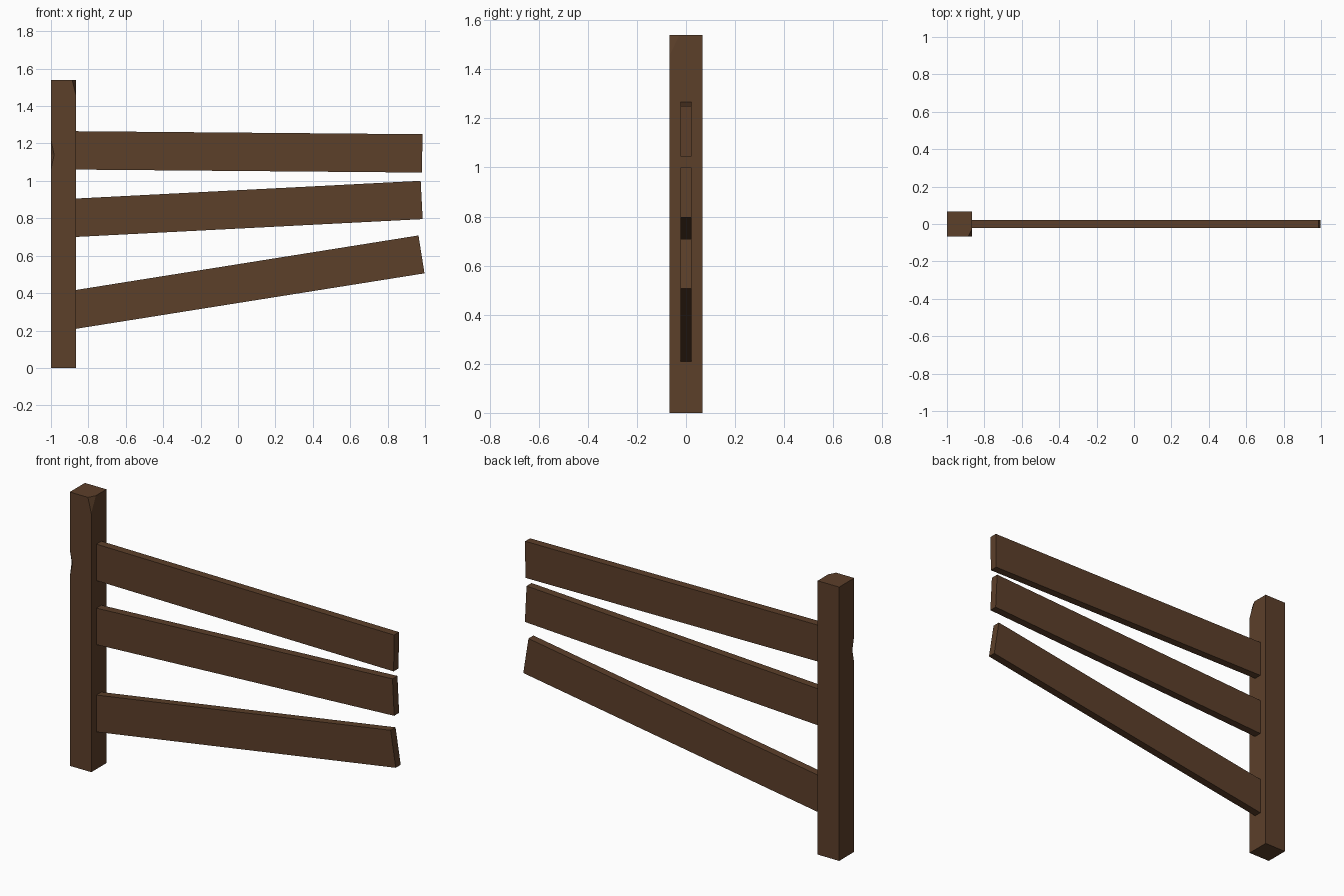
import bpy, bmesh, math
from mathutils import Vector, Matrix

if "Cube" in bpy.data.objects:
    bpy.data.objects.remove(bpy.data.objects["Cube"])

wood = bpy.data.materials.new("brown_wood")
wood.diffuse_color = (0.107, 0.05, 0.023, 1)
wood.use_nodes = True
wood.node_tree.nodes["Principled BSDF"].inputs["Base Color"].default_value = wood.diffuse_color


def add_object(name, bm):
    bmesh.ops.recalc_face_normals(bm, faces=bm.faces)
    mesh = bpy.data.meshes.new(name)
    bm.to_mesh(mesh)
    bm.free()
    mesh.materials.append(wood)
    obj = bpy.data.objects.new(name, mesh)
    bpy.context.collection.objects.link(obj)
    return obj


def box(size):
    bm = bmesh.new()
    bmesh.ops.create_cube(bm, size=1)
    bmesh.ops.scale(bm, vec=size, verts=bm.verts)
    return bm


# Post, with its front right top corner chipped off
HALF, HEIGHT = 0.067, 1.54
POST_X = -1 + HALF
bm = box((2 * HALF, 2 * HALF, HEIGHT))
bmesh.ops.translate(bm, vec=(POST_X, 0, HEIGHT / 2), verts=bm.verts)
right = POST_X + HALF
a = Vector((right - 0.021, -HALF, HEIGHT))
b = Vector((right, -HALF + 0.04, HEIGHT))
c = Vector((right, -HALF, HEIGHT - 0.085))
normal = (b - a).cross(c - a).normalized()
if normal.dot(Vector((right, -HALF, HEIGHT)) - a) < 0:
    normal.negate()
cut = bmesh.ops.bisect_plane(bm, geom=bm.verts[:] + bm.edges[:] + bm.faces[:],
                             plane_co=a, plane_no=normal, clear_outer=True)
rim = [e for e in cut["geom_cut"] if isinstance(e, bmesh.types.BMEdge)]
bmesh.ops.contextual_create(bm, geom=rim)
post = add_object("post", bm)

# Shallow V-shaped nick on the front left edge of the post
bm = bmesh.new()
profile = [(0.012, 0), (-0.012, 0.16), (-0.012, -0.16)]
face = bm.faces.new([bm.verts.new((d, -0.1, z)) for d, z in profile])
new = bmesh.ops.extrude_face_region(bm, geom=[face])["geom"]
bmesh.ops.translate(bm, vec=(0, 0.2, 0),
                    verts=[v for v in new if isinstance(v, bmesh.types.BMVert)])
bm.transform(Matrix.Translation((-1, -HALF, 1.14)) @ Matrix.Rotation(math.pi / 4, 4, "Z"))
nick = add_object("nick_cutter", bm)
nick.hide_render = True
nick.hide_viewport = True
mod = post.modifiers.new("nick", "BOOLEAN")
mod.operation = "DIFFERENCE"
mod.solver = "EXACT"
mod.object = nick

# Three planks fanning out from the post: centre heights at the post and tip
TIP = {"top_rail": (0.985, 1.163, 1.147),
       "middle_rail": (0.982, 0.803, 0.898),
       "bottom_rail": (0.981, 0.313, 0.607)}
for name, (tip_x, z0, z1) in TIP.items():
    run = Vector((tip_x - right, 0, z1 - z0))
    inset = 0.05
    length = run.length + inset
    bm = box((length, 0.044, 0.205))
    bmesh.ops.translate(bm, vec=(length / 2 - inset, 0, 0), verts=bm.verts)
    angle = math.atan2(run.z, run.x)
    bm.transform(Matrix.Translation((right, 0, z0)) @ Matrix.Rotation(-angle, 4, "Y"))
    add_object(name, bm)
